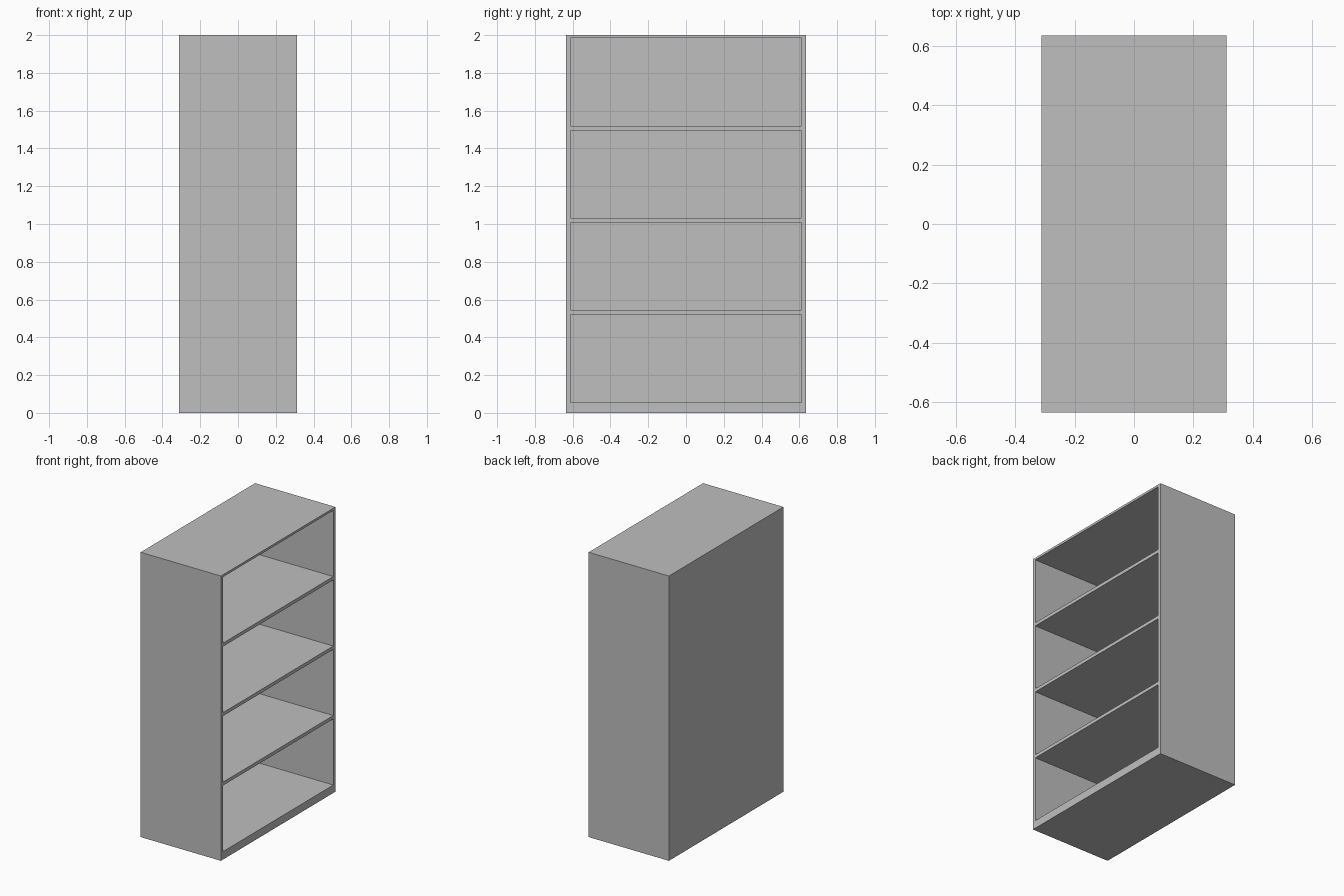
import bpy

if "Cube" in bpy.data.objects:
    bpy.data.objects.remove(bpy.data.objects["Cube"], do_unlink=True)

# Overall size: open side faces +x
X, Y, H = 0.312, 0.635, 2.0
SIDE = 0.023        # side and back panel thickness
BASE = 0.056        # base thickness
OPENING = 0.464     # clear height of each bay
SHELF = 0.024       # shelf thickness
BAYS = 4

grey = bpy.data.materials.new("light_grey")
grey.use_nodes = True
colour = (0.52, 0.52, 0.52, 1.0)
grey.diffuse_color = colour
grey.node_tree.nodes["Principled BSDF"].inputs["Base Color"].default_value = colour


def board(name, lo, hi):
    """Rectangular board between two opposite corners."""
    centre = [(a + b) / 2 for a, b in zip(lo, hi)]
    bpy.ops.mesh.primitive_cube_add(size=1, location=centre)
    obj = bpy.context.object
    obj.name = name
    obj.scale = [b - a for a, b in zip(lo, hi)]
    bpy.ops.object.transform_apply(location=False, rotation=False, scale=True)
    obj.data.materials.append(grey)
    return obj


# Carcass: two full-height sides, with base, top and back fitted between them
inner = Y - SIDE
top_z = BASE + BAYS * OPENING + (BAYS - 1) * SHELF
board("front_side_panel", (-X, -Y, 0), (X, -inner, H))
board("rear_side_panel", (-X, inner, 0), (X, Y, H))
board("base", (-X, -inner, 0), (X, inner, BASE))
board("top_panel", (-X, -inner, top_z), (X, inner, H))
board("back_panel", (-X, -inner, BASE), (-X + SIDE, inner, top_z))

# Shelves between the bays
for i in range(1, BAYS):
    z = BASE + i * (OPENING + SHELF)
    board(f"shelf_{i}", (-X + SIDE, -inner, z - SHELF), (X, inner, z))
